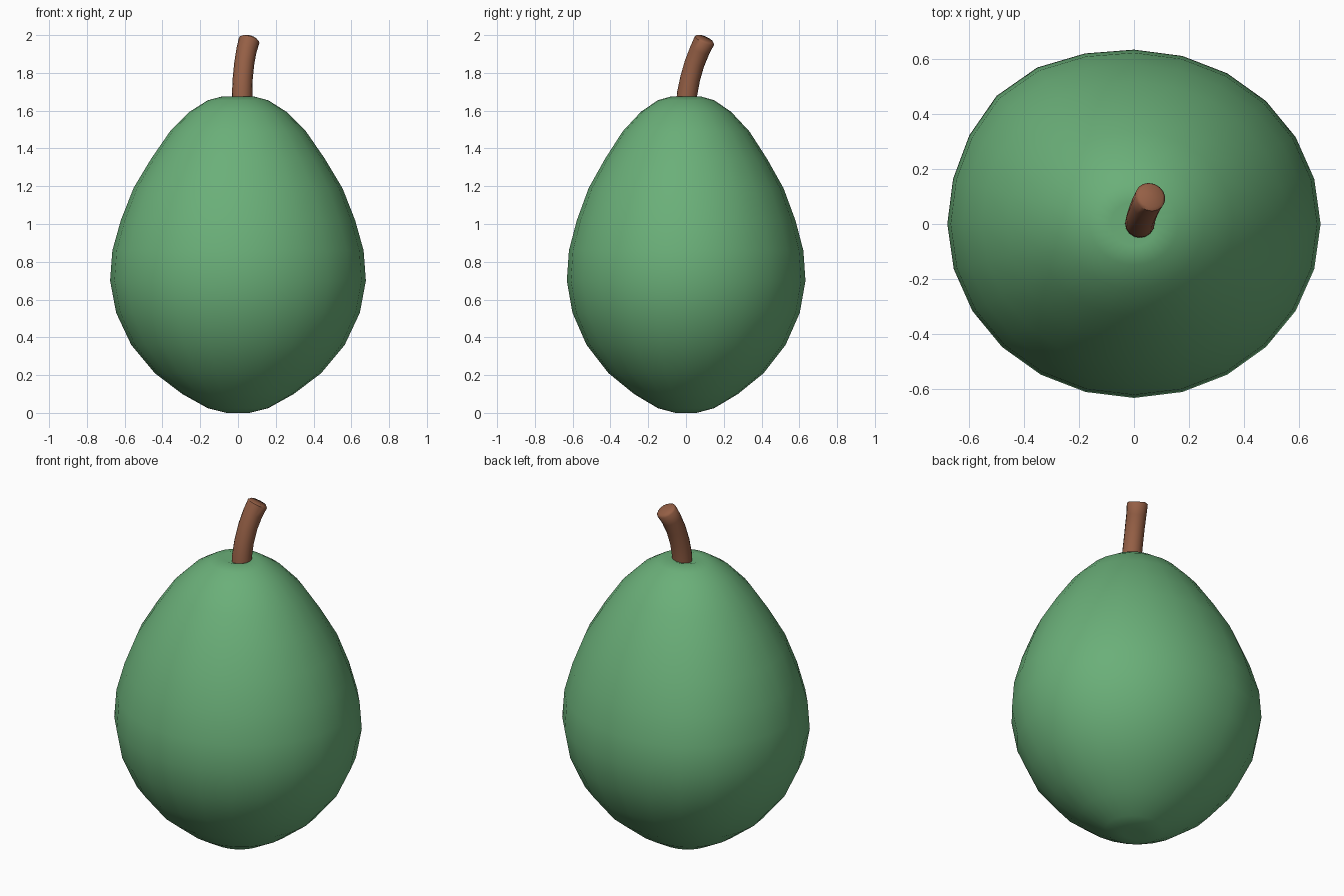
import bpy, bmesh, math
from mathutils import Vector

if "Cube" in bpy.data.objects:
    bpy.data.objects.remove(bpy.data.objects["Cube"])


def material(name, rgb):
    m = bpy.data.materials.new(name)
    m.diffuse_color = (*rgb, 1)
    m.use_nodes = True
    m.node_tree.nodes["Principled BSDF"].inputs["Base Color"].default_value = m.diffuse_color
    return m


def skin(name, rings, start, end, mat, angle):
    """Join rings of points into a closed, smooth-shaded surface."""
    bm = bmesh.new()
    loops = [[bm.verts.new(p) for p in ring] for ring in rings]
    n = len(loops[0])
    for a, b in zip(loops, loops[1:]):
        for i in range(n):
            j = (i + 1) % n
            bm.faces.new((a[i], a[j], b[j], b[i]))
    for pole, loop in ((start, loops[0]), (end, loops[-1])):
        v = bm.verts.new(pole)
        for i in range(n):
            bm.faces.new((loop[i], loop[(i + 1) % n], v))
    bmesh.ops.recalc_face_normals(bm, faces=bm.faces)
    me = bpy.data.meshes.new(name)
    bm.to_mesh(me)
    bm.free()
    me.materials.append(mat)
    ob = bpy.data.objects.new(name, me)
    bpy.context.collection.objects.link(ob)
    bpy.ops.object.select_all(action='DESELECT')
    ob.select_set(True)
    bpy.context.view_layer.objects.active = ob
    bpy.ops.object.shade_smooth_by_angle(angle=math.radians(angle))
    return ob


green = material("leaf green", (0.145, 0.43, 0.19))
brown = material("stem brown", (0.30, 0.115, 0.06))

# Fruit body: slightly oval lathe with a soft bulge at the back left
profile = [(0.06, 0.0), (0.16, 0.025), (0.295, 0.10), (0.44, 0.21), (0.565, 0.36),
           (0.645, 0.53), (0.677, 0.70), (0.665, 0.86), (0.62, 1.02), (0.553, 1.19),
           (0.46, 1.345), (0.36, 1.49), (0.255, 1.595), (0.16, 1.655), (0.085, 1.675)]
SEG = 24
body_rings = []
for r, z in profile:
    ring = []
    for i in range(SEG):
        a = 2 * math.pi * i / SEG
        bulge = 1 + 0.045 * math.exp(-((a - 2.25) / 0.4) ** 2) * math.exp(-((z - 0.75) / 0.6) ** 2)
        ring.append((r * bulge * math.cos(a), 0.932 * r * bulge * math.sin(a), z))
    body_rings.append(ring)
skin("fruit_body", body_rings, (0, 0, 0.015), (0, 0, 1.645), green, 80)

# Stem: curved tube leaning back and right, with a slightly rounded tip
path = [Vector(p) for p in ((0.021, 0.0, 1.61), (0.022, 0.006, 1.69), (0.025, 0.022, 1.77),
                            (0.033, 0.045, 1.85), (0.045, 0.073, 1.92), (0.059, 0.098, 1.972),
                            (0.0615, 0.102, 1.981))]
radii = [0.054, 0.054, 0.053, 0.053, 0.054, 0.056, 0.045]
stem_rings = []
for k, p in enumerate(path):
    t = (path[min(k + 1, len(path) - 1)] - path[max(k - 1, 0)]).normalized()
    u = Vector((0, 1, 0)).cross(t).normalized()
    v = t.cross(u)
    stem_rings.append([p + radii[k] * (u * math.cos(2 * math.pi * i / 16) + v * math.sin(2 * math.pi * i / 16))
                       for i in range(16)])
skin("stem", stem_rings, path[0], path[-1], brown, 50)
